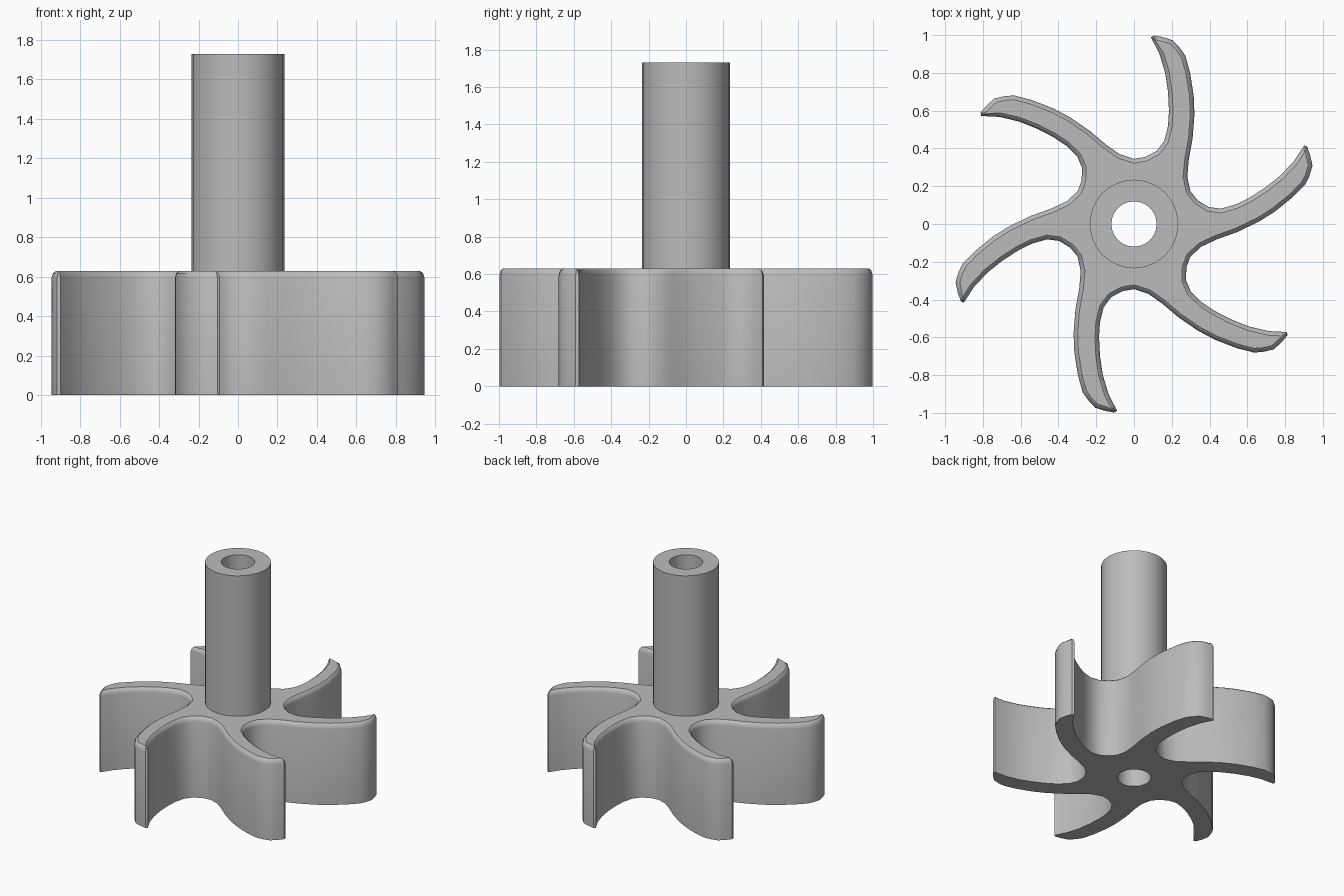
import bpy, bmesh, math
from mathutils import Vector, Matrix

cube = bpy.data.objects.get("Cube")
if cube:
    bpy.data.objects.remove(cube)

BLADES, ROTOR_TOP, SHAFT_TOP = 6, 0.63, 1.73
BORE_R, SHAFT_R, SIDES = 0.12, 0.235, 24

grey = bpy.data.materials.new("plain grey")
grey.use_nodes = True
color = (0.5, 0.5, 0.5, 1)
grey.diffuse_color = color
grey.node_tree.nodes["Principled BSDF"].inputs["Base Color"].default_value = color

# One blade outline, clockwise from the valley before it
blade = [(0, .345), (.06, .355), (.12, .387), (.16, .44), (.18, .52), (.185, .6),
         (.18, .7), (.165, .8), (.135, .9), (.09, .988), (.105, .998), (.15, .99),
         (.205, .973), (.245, .93), (.272, .89), (.297, .8), (.316, .68), (.32, .58),
         (.31, .45), (.29, .34), (.282, .25)]
outline = []
for i in range(BLADES):
    turn = Matrix.Rotation(-math.tau * i / BLADES, 2)
    outline += [turn @ Vector(p) for p in blade]


def inset(points, d):
    """Move a clockwise outline inward by d, limiting sharp corners."""
    result = []
    for i, p in enumerate(points):
        a = (p - points[i - 1]).normalized()
        b = (points[(i + 1) % len(points)] - p).normalized()
        n = Vector((a.y + b.y, -a.x - b.x)).normalized()
        result.append(p + n * d / max(0.6, n.dot(Vector((a.y, -a.x)))))
    return result


def circle(r):
    return [Vector((r * math.sin(math.tau * i / SIDES), r * math.cos(math.tau * i / SIDES)))
            for i in range(SIDES)]


def ring(bm, points, z):
    return [bm.verts.new((p.x, p.y, z)) for p in points]


def bridge(bm, low, high):
    for i in range(len(low)):
        j = (i + 1) % len(low)
        bm.faces.new((low[i], low[j], high[j], high[i]))


def cap(bm, outer, inner):
    edges = []
    for loop in (outer, inner):
        for i, v in enumerate(loop):
            w = loop[(i + 1) % len(loop)]
            edges.append(bm.edges.get((v, w)) or bm.edges.new((v, w)))
    bmesh.ops.triangle_fill(bm, use_beauty=True, use_dissolve=False, edges=edges)


def ringed_solid(name, levels, bottom, top):
    """Stack outer rings, line the bore, and close both ends."""
    bm = bmesh.new()
    outer = [ring(bm, pts, z) for pts, z in levels]
    for low, high in zip(outer, outer[1:]):
        bridge(bm, low, high)
    bore = [ring(bm, circle(BORE_R), z) for z in (bottom, top)]
    bridge(bm, bore[1], bore[0])
    cap(bm, outer[0], bore[0])
    cap(bm, outer[-1], bore[1])
    bmesh.ops.recalc_face_normals(bm, faces=bm.faces)
    mesh = bpy.data.meshes.new(name)
    bm.to_mesh(mesh)
    bm.free()
    mesh.materials.append(grey)
    obj = bpy.data.objects.new(name, mesh)
    bpy.context.collection.objects.link(obj)
    bpy.ops.object.select_all(action='DESELECT')
    obj.select_set(True)
    bpy.context.view_layer.objects.active = obj
    bpy.ops.object.shade_smooth_by_angle(angle=math.radians(35))
    return obj


# Bladed rotor with a rounded upper rim
rim = [(0, 0), (0, .595), (.007, .618), (.022, ROTOR_TOP)]
ringed_solid("bladed_rotor", [(inset(outline, d), z) for d, z in rim], 0, ROTOR_TOP)

# Hollow shaft
ringed_solid("hollow_shaft", [(circle(SHAFT_R), z) for z in (ROTOR_TOP, SHAFT_TOP)],
             ROTOR_TOP, SHAFT_TOP)
